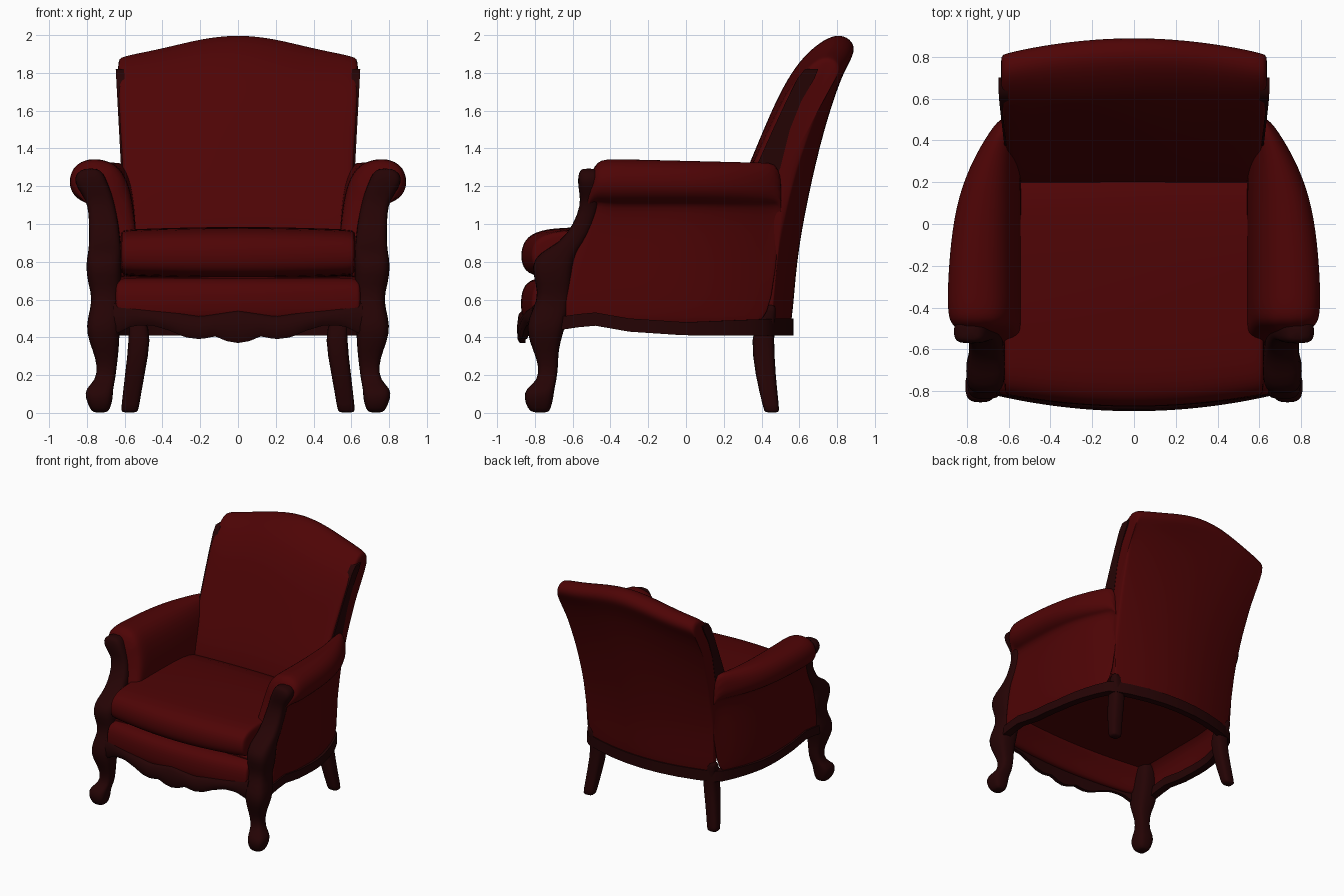
import bpy, bmesh, math

cube = bpy.data.objects.get("Cube")
if cube:
    bpy.data.objects.remove(cube, do_unlink=True)


def material(name, color):
    m = bpy.data.materials.new(name)
    m.use_nodes = True
    m.diffuse_color = color
    m.node_tree.nodes["Principled BSDF"].inputs["Base Color"].default_value = color
    return m


RED = material("dark red upholstery", (0.076, 0.0012, 0.0016, 1))
WOOD = material("dark mahogany wood", (0.018, 0.001, 0.0013, 1))


def at(x, table):
    """Linear interpolation in a table of (x, value) pairs."""
    if x <= table[0][0]:
        return table[0][1]
    for (a, va), (b, vb) in zip(table, table[1:]):
        if x <= b:
            return va + (vb - va) * (x - a) / (b - a)
    return table[-1][1]


def loft(name, rings, mat, subdiv=1, angle=60):
    """Skin closed rings of equal length and cap both ends."""
    bm = bmesh.new()
    rows = [[bm.verts.new(p) for p in ring] for ring in rings]
    n = len(rows[0])
    for a, b in zip(rows, rows[1:]):
        for i in range(n):
            j = (i + 1) % n
            bm.faces.new((a[i], a[j], b[j], b[i]))
    bm.faces.new(rows[0])
    bm.faces.new(rows[-1])
    bmesh.ops.recalc_face_normals(bm, faces=bm.faces)
    mesh = bpy.data.meshes.new(name)
    bm.to_mesh(mesh)
    bm.free()
    for p in mesh.polygons:
        p.use_smooth = True
    mesh.set_sharp_from_angle(angle=math.radians(angle if not subdiv else 180))
    mesh.materials.append(mat)
    ob = bpy.data.objects.new(name, mesh)
    bpy.context.scene.collection.objects.link(ob)
    if subdiv:
        mod = ob.modifiers.new("smooth", 'SUBSURF')
        mod.levels = mod.render_levels = subdiv


def pair(name, rings, mat, **kw):
    """Build a part on the model's left and its mirror on the right."""
    for side, s in (("left", 1), ("right", -1)):
        loft(side + "_" + name, [[(s * x, y, z) for x, y, z in r] for r in rings], mat, **kw)


def post_rings(rows, power=0.6, n=12):
    """Rounded-square rings from rows of z, x range, y range."""
    def sp(v):
        return math.copysign(abs(v) ** power, v)
    rings = []
    for z, x0, x1, y0, y1 in rows:
        ring = []
        for i in range(n):
            a = 2 * math.pi * (i + 0.5) / n
            ring.append(((x0 + x1) / 2 + (x1 - x0) / 2 * sp(math.cos(a)),
                         (y0 + y1) / 2 + (y1 - y0) / 2 * sp(math.sin(a)), z))
        rings.append(ring)
    return rings


STEPS = [-1, -0.97, -0.85, -0.6, -0.3, 0, 0.3, 0.6, 0.85, 0.97, 1]

# Back: side profile (y, z, bow weight) swept across the width
back_profile = [(0.565, 0.44, 1), (0.585, 0.8, 1), (0.65, 1.15, 1), (0.73, 1.5, 1),
                (0.835, 1.82, 1), (0.905, 1.92, 1), (0.875, 1.99, 1), (0.8, 2.015, 0.9),
                (0.71, 1.97, 0.6), (0.62, 1.89, 0.3), (0.54, 1.78, 0.2), (0.45, 1.6, 0),
                (0.34, 1.33, 0), (0.19, 0.97, 0), (0.17, 0.72, 0), (0.5, 0.7, 1), (0.53, 0.44, 1)]
back_width = [(0.44, 0.575), (1.2, 0.61), (1.85, 0.645)]
corner = [(0.85, 1), (0.97, 0.98), (1, 0.935)]


def back_ring(u):
    ring = []
    shrink = at(abs(u), corner)
    for y, z, k in back_profile:
        lift = max(0, z - 1)
        zz = z - 0.055 * (1 - math.cos(math.pi * u)) * lift
        yy = y - (0.11 - 0.03 * lift) * k * u * u
        if z > 0.9:
            mid = 0.2 + 0.4 * z / 1.5
            yy, zz = mid + (yy - mid) * (0.4 + 0.6 * shrink ** 2), 1.3 + (zz - 1.3) * shrink
        ring.append((u * at(z, back_width), yy, zz))
    return ring


loft("back_rest", [back_ring(u) for u in STEPS], RED, subdiv=2)

# Wooden strips down the sides of the back
strip = [(1.1, 0.28, 0.42), (1.3, 0.37, 0.5), (1.5, 0.46, 0.55),
         (1.65, 0.53, 0.61), (1.77, 0.59, 0.68), (1.82, 0.63, 0.7)]
pair("back_side_strip", [[(at(z, back_width) + dx, y, z) for dx, y in
     ((-0.04, a), (0.004, a), (0.004, b), (-0.04, b))] for z, a, b in strip], WOOD, subdiv=0)

# Arms: rolled section (x, z) running from the front edge to the back
arm_section = [(0.77, 0.46), (0.775, 0.8), (0.775, 1.1), (0.82, 1.115), (0.875, 1.15),
               (0.9, 1.22), (0.88, 1.3), (0.82, 1.342), (0.75, 1.35), (0.66, 1.33),
               (0.595, 1.26), (0.557, 1.13), (0.538, 0.95), (0.535, 0.72), (0.72, 0.7), (0.735, 0.46)]
arm_outer = [(-0.5, 0.885), (-0.35, 0.89), (-0.1, 0.877), (0.1, 0.847),
             (0.3, 0.775), (0.42, 0.705), (0.54, 0.62)]
panel_outer = [(-0.5, 0.77), (-0.1, 0.76), (0.1, 0.735), (0.3, 0.675), (0.47, 0.59)]
arm_front = [(0.45, -0.68), (0.6, -0.65), (0.85, -0.62), (0.95, -0.55), (1.1, -0.48)]


def arm_ring(t):
    ring = []
    for x, z in arm_section:
        y = at(z, arm_front) * (1 - t) + (0.53 if z > 1.1 else 0.47) * t
        if t == 0 and z > 1.05:
            x, z, y = 0.76 + (x - 0.76) * 0.85, 1.2 + (z - 1.2) * 0.8, y - 0.03
        scale = (at(y, arm_outer) - 0.54) / 0.35 if z > 1.1 else (at(y, panel_outer) - 0.54) / 0.23
        ring.append((0.54 + (x - 0.54) * scale, y, z - 0.025 * t * (z > 1.2)))
    return ring


pair("arm", [arm_ring(t) for t in (0, 0.05, 0.15, 0.3, 0.45, 0.6, 0.75, 0.88, 1)], RED, subdiv=2)

# Seat cushion, front seat edge and the deck below
cushion = [(0.3, 0.72), (0.3, 0.97), (-0.2, 0.985), (-0.62, 0.985), (-0.78, 0.97), (-0.86, 0.92),
           (-0.88, 0.83), (-0.86, 0.75), (-0.78, 0.71), (-0.3, 0.71)]
front_edge = [(-0.7, 0.72), (-0.8, 0.715), (-0.86, 0.68), (-0.88, 0.6), (-0.87, 0.48), (-0.8, 0.47), (-0.78, 0.6)]


def bowed(profile, width, bow, sag):
    mid = sum(z for y, z in profile) / len(profile)
    rings = []
    for u in STEPS:
        k = 0.88 if abs(u) == 1 else 1
        rings.append([(u * width, y * (1 - bow * u * u),
                       mid + (z - mid) * k * (1 - sag * u * u)) for y, z in profile])
    return rings


loft("seat_cushion", bowed(cushion, 0.625, 0.07, 0.12), RED, subdiv=2)
loft("seat_front_edge", bowed(front_edge, 0.65, 0.07, 0), RED, subdiv=2)
loft("seat_deck", [[(x, y, z) for x, y in ((-0.66, -0.74), (0.66, -0.74), (0.66, 0.25), (-0.66, 0.25))]
                   for z in (0.68, 0.72)], RED, subdiv=0, angle=30)

# Scalloped front apron with a rounded lip
apron_low = [(0, 0.37), (0.06, 0.38), (0.12, 0.405), (0.2, 0.39), (0.28, 0.4),
             (0.36, 0.435), (0.46, 0.465), (0.56, 0.46), (0.66, 0.41)]
apron_top = [(0, 0.54), (0.2, 0.51), (0.4, 0.54), (0.66, 0.58)]
rings = []
for i in range(-22, 23):
    x = i * 0.03
    low, top = at(abs(x), apron_low), at(abs(x), apron_top)
    y = -0.895 + 0.075 * (x / 0.66) ** 2
    rings.append([(x, y + 0.025, top), (x, y + 0.008, top - 0.02), (x, y, (low + top) / 2),
                  (x, y + 0.003, low + 0.02), (x, y + 0.015, low),
                  (x, y + 0.045, low), (x, y + 0.06, top)])
loft("front_apron", rings, WOOD, subdiv=0, angle=50)

# Bottom rail running round the sides and the back
rail_low = [(-0.65, 0.44), (-0.5, 0.465), (-0.3, 0.43), (0, 0.41)]
half = []
for i in range(13):
    y = -0.66 + i * 0.09
    half.append((0.008 + at(y, panel_outer), y))
for x in (0.575, 0.45, 0.3, 0.15):
    half.append((x, 0.57 - 0.11 * (x / 0.575) ** 2))
path = half + [(0, 0.57)] + [(-x, y) for x, y in reversed(half)]
rings = []
for x, y in path:
    low = at(y, rail_low)
    top = low + at(y, [(0, 0.07), (0.5, 0.09)])
    xi, yi = x * 0.92, y - 0.05 * max(0, y) / 0.55
    rings.append([(x, y, low), (x, y, top), (xi, yi, top), (xi, yi, low)])
loft("bottom_rail", rings, WOOD, subdiv=0, angle=50)

# Curved front legs rising into the carved arm posts
front_post = [(0, 0.695, 0.765, -0.81, -0.73), (0.02, 0.675, 0.785, -0.84, -0.715),
              (0.08, 0.66, 0.81, -0.86, -0.7), (0.13, 0.66, 0.81, -0.85, -0.695),
              (0.17, 0.65, 0.755, -0.785, -0.685), (0.25, 0.64, 0.745, -0.78, -0.675),
              (0.33, 0.63, 0.77, -0.81, -0.675), (0.42, 0.625, 0.805, -0.845, -0.65),
              (0.5, 0.62, 0.8, -0.84, -0.625), (0.6, 0.62, 0.77, -0.785, -0.61),
              (0.68, 0.615, 0.795, -0.795, -0.6), (0.78, 0.615, 0.81, -0.825, -0.595),
              (0.85, 0.615, 0.795, -0.78, -0.57), (0.9, 0.62, 0.79, -0.67, -0.53),
              (1, 0.63, 0.79, -0.595, -0.485), (1.1, 0.65, 0.795, -0.56, -0.455),
              (1.16, 0.665, 0.83, -0.565, -0.445), (1.22, 0.69, 0.87, -0.575, -0.455),
              (1.27, 0.71, 0.86, -0.57, -0.455), (1.295, 0.745, 0.815, -0.555, -0.475)]
pair("front_leg_and_post", post_rings(front_post), WOOD)

# Splayed back legs
back_leg = [(0, 0.53, 0.62, 0.415, 0.495), (0.02, 0.525, 0.62, 0.41, 0.495),
            (0.2, 0.495, 0.6, 0.365, 0.475), (0.4, 0.455, 0.575, 0.34, 0.465),
            (0.5, 0.49, 0.59, 0.38, 0.475), (0.58, 0.54, 0.6, 0.42, 0.48)]
pair("back_leg", post_rings(back_leg), WOOD)
